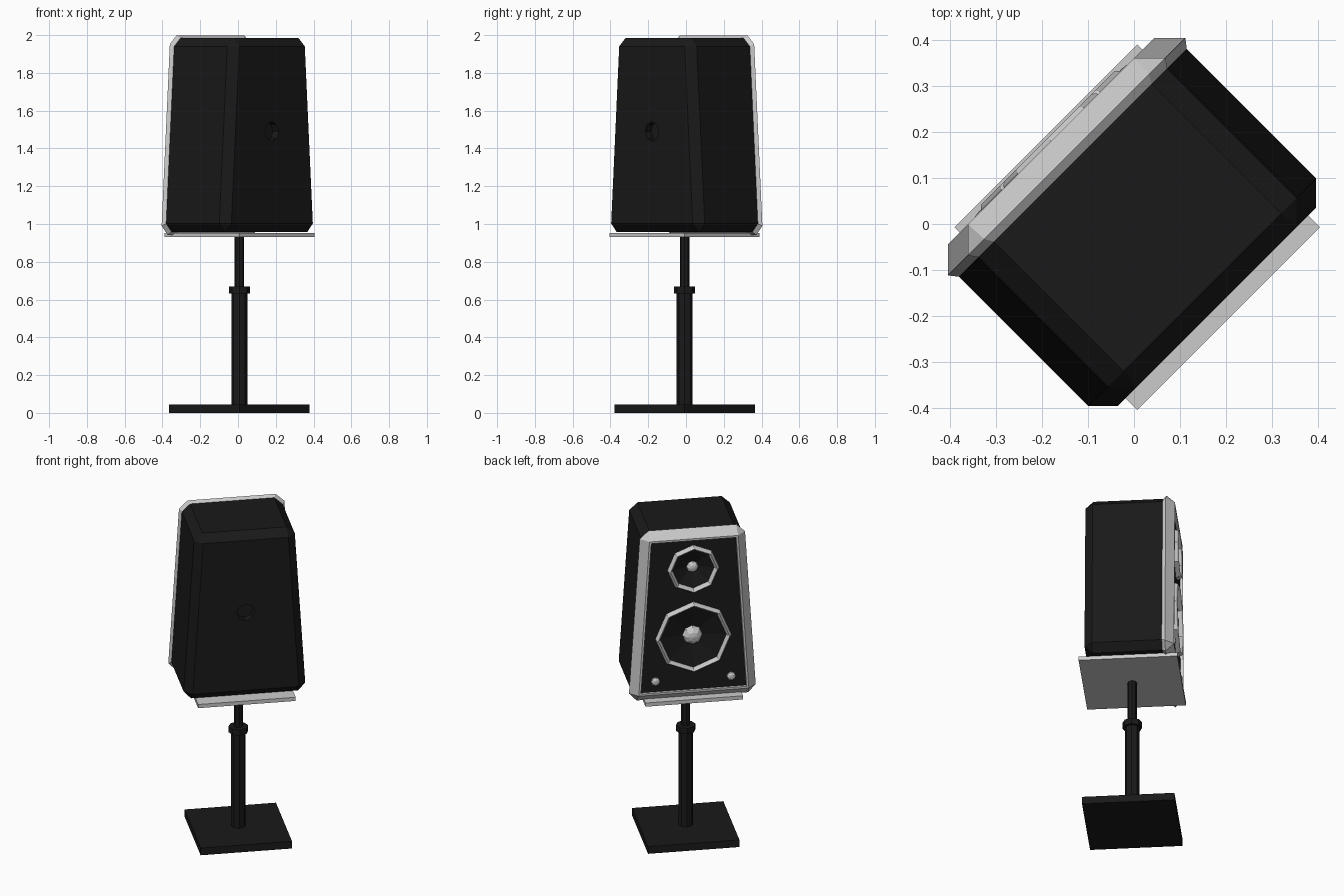
import bpy, bmesh, math
from mathutils import Matrix

if "Cube" in bpy.data.objects:
    bpy.data.objects.remove(bpy.data.objects["Cube"])

# Local frame: u = width, v = forward (towards the drivers), z = up; whole model is turned 45 degrees
TURN = Matrix.Rotation(math.pi / 4, 4, 'Z')
CV = -0.01          # forward position of the stand axis

black = bpy.data.materials.new("black")
black.diffuse_color = (0.01, 0.01, 0.01, 1)
black.use_nodes = True
black.node_tree.nodes["Principled BSDF"].inputs["Base Color"].default_value = black.diffuse_color


def finish(name, bm, mat=None):
    bmesh.ops.remove_doubles(bm, verts=bm.verts, dist=1e-5)
    bmesh.ops.recalc_face_normals(bm, faces=bm.faces)
    bm.transform(TURN)
    me = bpy.data.meshes.new(name)
    bm.to_mesh(me)
    bm.free()
    ob = bpy.data.objects.new(name, me)
    bpy.context.collection.objects.link(ob)
    if mat:
        me.materials.append(mat)
    return ob


def section(v, d=0.0, c=0.0):
    """Tapered outline at depth v, grown outwards by d, corners cut by c."""
    z0, z1 = 0.957 - d, 1.985 + d
    hw = lambda z: 0.353 + d - 0.064 * (z - 0.957)
    half = [(hw(z0) - c, z0), (hw(z0 + c), z0 + c),
            (hw(z1 - c), z1 - c), (hw(z1) - c, z1)]
    return [(u, v, z) for u, z in half] + [(-u, v, z) for u, z in reversed(half)]


def loft(name, loops, mat=None):
    bm = bmesh.new()
    rows = [[bm.verts.new(p) for p in lp] for lp in loops]
    n = len(rows[0])
    for a, b in zip(rows, rows[1:]):
        for i in range(n):
            j = (i + 1) % n
            bm.faces.new((a[i], a[j], b[j], b[i]))
    bm.faces.new(rows[0])
    bm.faces.new(rows[-1])
    bmesh.ops.dissolve_degenerate(bm, dist=1e-5, edges=bm.edges)
    return finish(name, bm, mat)


def lathe(name, profile, u, z, mat=None, closed=False):
    """Spin (radius, v) points around the forward axis with 8 sides."""
    bm = bmesh.new()
    rows = [[bm.verts.new((u + r * math.cos(k * math.pi / 4), v,
                           z + r * math.sin(k * math.pi / 4))) for k in range(8)]
            for r, v in profile]
    pairs = list(zip(rows, rows[1:])) + ([(rows[-1], rows[0])] if closed else [])
    for a, b in pairs:
        for i in range(8):
            j = (i + 1) % 8
            bm.faces.new((a[i], a[j], b[j], b[i]))
    bmesh.ops.dissolve_degenerate(bm, dist=1e-5, edges=bm.edges)
    return finish(name, bm, mat)


def slab(name, half, z0, z1, mat=None):
    bm = bmesh.new()
    bmesh.ops.create_cube(bm, size=1, matrix=Matrix.Translation((0, CV, (z0 + z1) / 2))
                          @ Matrix.Diagonal((2 * half, 2 * half, z1 - z0, 1)))
    return finish(name, bm, mat)


def tube(name, r, z0, z1, mat=None):
    bm = bmesh.new()
    bmesh.ops.create_cone(bm, cap_ends=True, segments=8, radius1=r, radius2=r, depth=z1 - z0,
                          matrix=Matrix.Translation((0, CV, (z0 + z1) / 2)))
    return finish(name, bm, mat)


def cut(ob, r, v0, v1, z):
    cutter = lathe("cutter", [(0, v0), (r, v0), (r, v1), (0, v1)], 0, z, black)
    mod = ob.modifiers.new("hole", 'BOOLEAN')
    mod.object, mod.operation, mod.solver = cutter, 'DIFFERENCE', 'EXACT'
    deps = bpy.context.evaluated_depsgraph_get()
    me = bpy.data.meshes.new_from_object(ob.evaluated_get(deps))
    ob.modifiers.clear()
    ob.data = me
    bpy.data.objects.remove(cutter)


# Stand
slab("stand_base", 0.263, 0.0, 0.045, black)
tube("lower_post", 0.042, 0.04, 0.64, black)
tube("post_collar", 0.056, 0.632, 0.668, black)
tube("upper_post", 0.026, 0.66, 0.935, black)
slab("support_plate", 0.281, 0.93, 0.953)

# Cabinet with chamfered back and a recessed rear port
cabinet = loft("cabinet", [section(-0.255, -0.045), section(-0.21, 0, 0.045),
                           section(0.195, 0, 0.045)], black)
cut(cabinet, 0.052, -0.30, -0.21, 1.49)

# Chamfered front frame with a shallow recess
loft("front_frame", [section(0.188, 0, 0.045), section(0.207, 0.014, 0.047),
                     section(0.255, -0.034), section(0.255, -0.046), section(0.2, -0.046)])

# Baffle with driver openings
baffle = loft("baffle", [section(0.201, -0.046), section(0.238, -0.046)], black)

# Drivers: ring, cone and dome
for name, r, z, cap in (("woofer", 0.22, 1.33, 0.058), ("tweeter", 0.15, 1.755, 0.035)):
    cut(baffle, r - 0.025, 0.15, 0.3, z)
    lathe(name + "_ring", [(r, 0.236), (r - 0.007, 0.258), (r - 0.015, 0.265),
                           (r - 0.024, 0.258), (r - 0.031, 0.234)], 0, z, None, True)
    lathe(name + "_cone", [(r - 0.024, 0.24), (cap, 0.207), (0, 0.205)], 0, z, black)
    lathe(name + "_dome", [(cap, 0.206), (cap * 0.87, 0.206 + cap * 0.4),
                           (cap * 0.5, 0.206 + cap * 0.68), (0, 0.206 + cap * 0.78)], 0, z)

# Small knobs at the lower corners
for side, u in (("left", -0.218), ("right", 0.218)):
    lathe(side + "_knob", [(0.027, 0.235), (0.025, 0.247), (0.014, 0.256), (0, 0.258)], u, 1.068)
